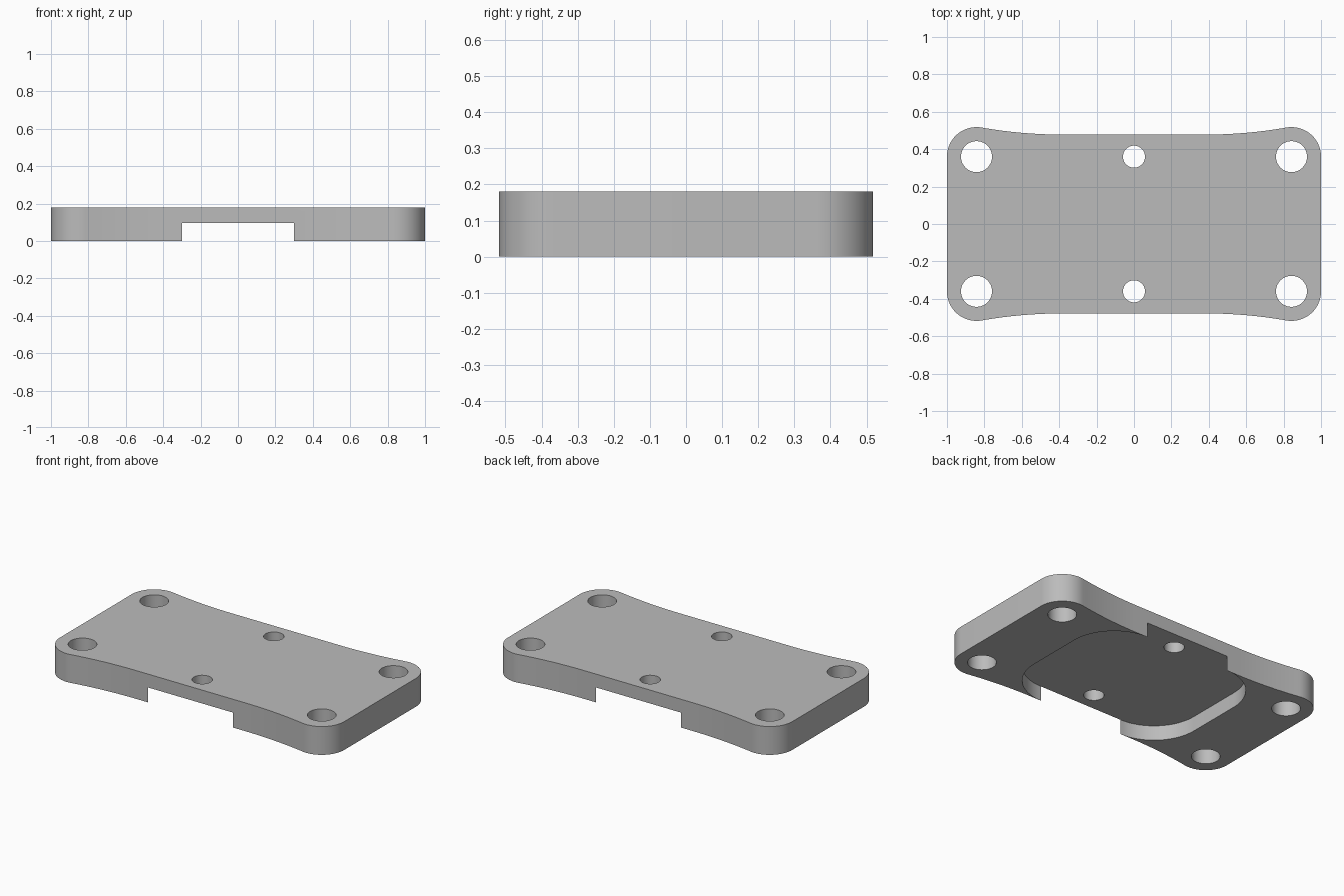
import bpy, bmesh
from math import sin, cos, pi, atan2, radians

cube = bpy.data.objects.get("Cube")
if cube:
    bpy.data.objects.remove(cube, do_unlink=True)

HEIGHT, RECESS = 0.18, 0.095
HOLE_X, HOLE_Y, CORNER = 0.842, 0.36, 0.158
WAIST_X, WAIST_Y, WAIST_R = 0.38, 0.478, 2.53

grey = bpy.data.materials.new("plain grey")
grey.use_nodes = True
colour = (0.5, 0.5, 0.5, 1)
grey.diffuse_color = colour
grey.node_tree.nodes["Principled BSDF"].inputs["Base Color"].default_value = colour


def arc(cx, cy, r, start, end, steps):
    angles = [start + (end - start) * i / steps for i in range(steps + 1)]
    return [(cx + r * cos(a), cy + r * sin(a)) for a in angles]


def mirror_quarter(quarter):
    """Close a first-quadrant outline, given counter-clockwise, by mirroring."""
    half = quarter + [(-x, y) for x, y in reversed(quarter)]
    return half + [(-x, -y) for x, y in half]


def prism(name, outline, z0, z1):
    bm = bmesh.new()
    base = bm.faces.new([bm.verts.new((x, y, z0)) for x, y in outline])
    top = bmesh.ops.extrude_face_region(bm, geom=[base])["geom"]
    moved = [v for v in top if isinstance(v, bmesh.types.BMVert)]
    bmesh.ops.translate(bm, verts=moved, vec=(0, 0, z1 - z0))
    bmesh.ops.recalc_face_normals(bm, faces=bm.faces)
    mesh = bpy.data.meshes.new(name)
    bm.to_mesh(mesh)
    bm.free()
    mesh.materials.append(grey)
    obj = bpy.data.objects.new(name, mesh)
    bpy.context.collection.objects.link(obj)
    return obj


def cut(target, cutter):
    cutter.hide_render = True
    mod = target.modifiers.new("cut", "BOOLEAN")
    mod.operation, mod.solver, mod.object = "DIFFERENCE", "EXACT", cutter
    bpy.context.view_layer.objects.active = target
    bpy.ops.object.modifier_apply(modifier=mod.name)
    bpy.data.objects.remove(cutter, do_unlink=True)


# Plate: rounded corners flowing into a gently waisted front and back edge
lean = atan2(HOLE_X - WAIST_X, WAIST_Y + WAIST_R - HOLE_Y)
corner = arc(HOLE_X, HOLE_Y, CORNER, 0, pi / 2 + lean, 24)
waist = arc(WAIST_X, WAIST_Y + WAIST_R, WAIST_R, lean - pi / 2, -pi / 2, 16)
plate = prism("mounting_plate", mirror_quarter(corner + waist[1:]), 0, HEIGHT)

# Underside recess: rounded pocket, open through the front and back edges
pocket = arc(0.3, WAIST_Y - 0.3, 0.3, 0, pi / 2, 24) + [(0.3, 0.6)]
cut(plate, prism("recess_cutter", mirror_quarter(pocket), -0.1, RECESS))

# Bolt holes: four large at the corners, two small at the middle
for x, r in ((-HOLE_X, 0.083), (0, 0.059), (HOLE_X, 0.083)):
    for y in (-HOLE_Y, HOLE_Y):
        circle = arc(x, y, r, 0, 2 * pi, 48)[:-1]
        cut(plate, prism("hole_cutter", circle, -0.1, HEIGHT + 0.1))

# Smooth curved walls, crisp rims
bpy.ops.object.select_all(action="DESELECT")
plate.select_set(True)
bpy.context.view_layer.objects.active = plate
bpy.ops.object.shade_smooth_by_angle(angle=radians(30))
